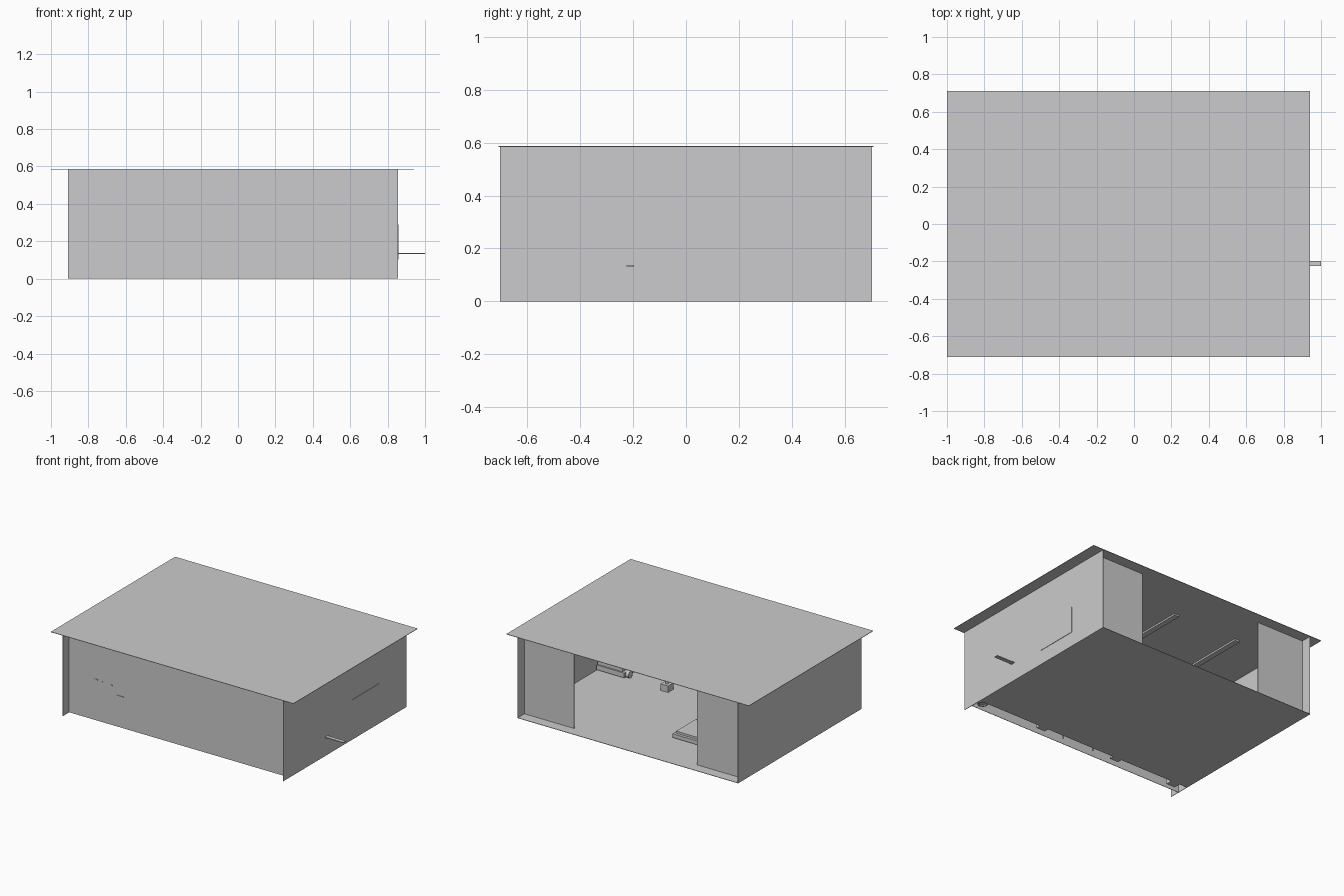
import bpy, math
from mathutils import Vector

if "Cube" in bpy.data.objects:
    bpy.data.objects.remove(bpy.data.objects["Cube"])

grey = bpy.data.materials.new("light_grey")
grey.diffuse_color = (0.6, 0.6, 0.61, 1)
grey.use_nodes = True
grey.node_tree.nodes["Principled BSDF"].inputs["Base Color"].default_value = grey.diffuse_color


def finish(obj, name):
    obj.name = name
    obj.data.materials.append(grey)
    return obj


def box(name, x, y, z, tilt=0.0):
    """Box from (min, max) ranges, optionally tilted around x."""
    bpy.ops.mesh.primitive_cube_add(
        size=1, location=[(r[0] + r[1]) / 2 for r in (x, y, z)])
    obj = bpy.context.object
    for v in obj.data.vertices:
        v.co = Vector(v.co[i] * (r[1] - r[0]) for i, r in enumerate((x, y, z)))
    obj.rotation_euler.x = tilt
    return finish(obj, name)


def rod(name, radius, depth, loc, axis='Z'):
    rot = {'X': (0, math.pi / 2, 0), 'Y': (math.pi / 2, 0, 0), 'Z': (0, 0, 0)}[axis]
    bpy.ops.mesh.primitive_cylinder_add(vertices=16, radius=radius, depth=depth,
                                        location=loc, rotation=rot)
    bpy.ops.object.shade_smooth_by_angle()
    return finish(bpy.context.object, name)


# building shell: thin sheets, front and back walls set in from the side walls
T = 0.003
L, R, H = -0.91, 0.855, 0.587
box("roof", (-1, 0.94), (-0.71, 0.71), (H - T, H))
box("floor", (L, R), (-0.546, 0.705), (0, T))
box("left_wall", (L, L + T), (-0.705, 0.705), (0, H - T))
box("right_wall", (R - T, R), (-0.705, 0.705), (0, H - T))
box("front_wall", (L + T, R - T), (-0.632, -0.629), (0, H - T))
box("back_wall_left", (L + T, -0.528), (0.626, 0.629), (0, H - T))
box("back_wall_right", (0.4545, R - T), (0.626, 0.629), (0, H - T))

# ceiling light strips
for i, x in enumerate((-0.57, -0.055, 0.46)):
    box(f"ceiling_light_{i}", (x - 0.02, x + 0.02), (-0.37, 0.37), (H - 0.015, H - T))

# board on the right wall, showing slightly outside
box("wall_board", (R - 0.015, R + 0.003), (0.073, 0.39), (0.104, 0.29))

# bench by the right wall, with its bar passing through the wall
box("bar", (0.66, 1.0), (-0.225, -0.197), (0.131, 0.137))
box("bench_base", (0.62, 0.84), (-0.29, -0.18), (0.015, 0.05))
box("bench_pad", (0.64, 0.84), (-0.28, -0.19), (0.05, 0.075))
box("bench_post", (0.7, 0.72), (-0.222, -0.2), (0.075, 0.131))
rod("bench_wheel", 0.025, 0.025, (0.61, -0.22, 0.03), 'X')

# stool in the middle
box("stool_base", (0.27, 0.33), (-0.24, -0.18), (T, 0.05))
rod("stool_stem", 0.01, 0.05, (0.3, -0.21, 0.07))
box("stool_seat", (0.25, 0.35), (-0.25, -0.17), (0.09, 0.105))

# lounger at the back left
box("lounger_base", (-0.51, -0.165), (0.12, 0.39), (0.012, 0.04))
box("lounger_pad", (-0.5, -0.18), (0.14, 0.37), (0.04, 0.055))
box("lounger_back", (-0.49, -0.19), (0.11, 0.14), (0.045, 0.13), 0.3)
for i, x in enumerate((-0.5, -0.18)):
    box(f"lounger_foot_{i}", (x - 0.01, x + 0.01), (0.19, 0.25), (0, 0.014))

# low cabinets and posts along the front wall
for i, x in enumerate((0.305, -0.32)):
    box(f"cabinet_{i}", (x - 0.035, x + 0.035), (-0.585, -0.46), (0.004, 0.08))
for i, x in enumerate((0.12, -0.13)):
    rod(f"post_{i}", 0.005, 0.16, (x, -0.575, 0.082))

# round pot in the front right corner
bpy.ops.mesh.primitive_torus_add(major_segments=20, minor_segments=6, major_radius=0.03,
                                 minor_radius=0.008, location=(0.81, -0.57, 0.008))
bpy.ops.object.shade_smooth_by_angle()
finish(bpy.context.object, "pot_ring")
rod("pot", 0.025, 0.07, (0.81, -0.57, 0.043))

# corner stand, with pegs showing through the front wall
box("corner_stand", (-0.85, -0.78), (-0.6, -0.5), (0.004, 0.05))
for i, (x, z, w) in enumerate(((-0.69, 0.295, 0.012), (-0.64, 0.29, 0.004),
                               (-0.565, 0.288, 0.004), (-0.5, 0.225, 0.025))):
    box(f"wall_peg_{i}", (x - w, x + w), (-0.636, -0.6), (z - 0.003, z + 0.003))
